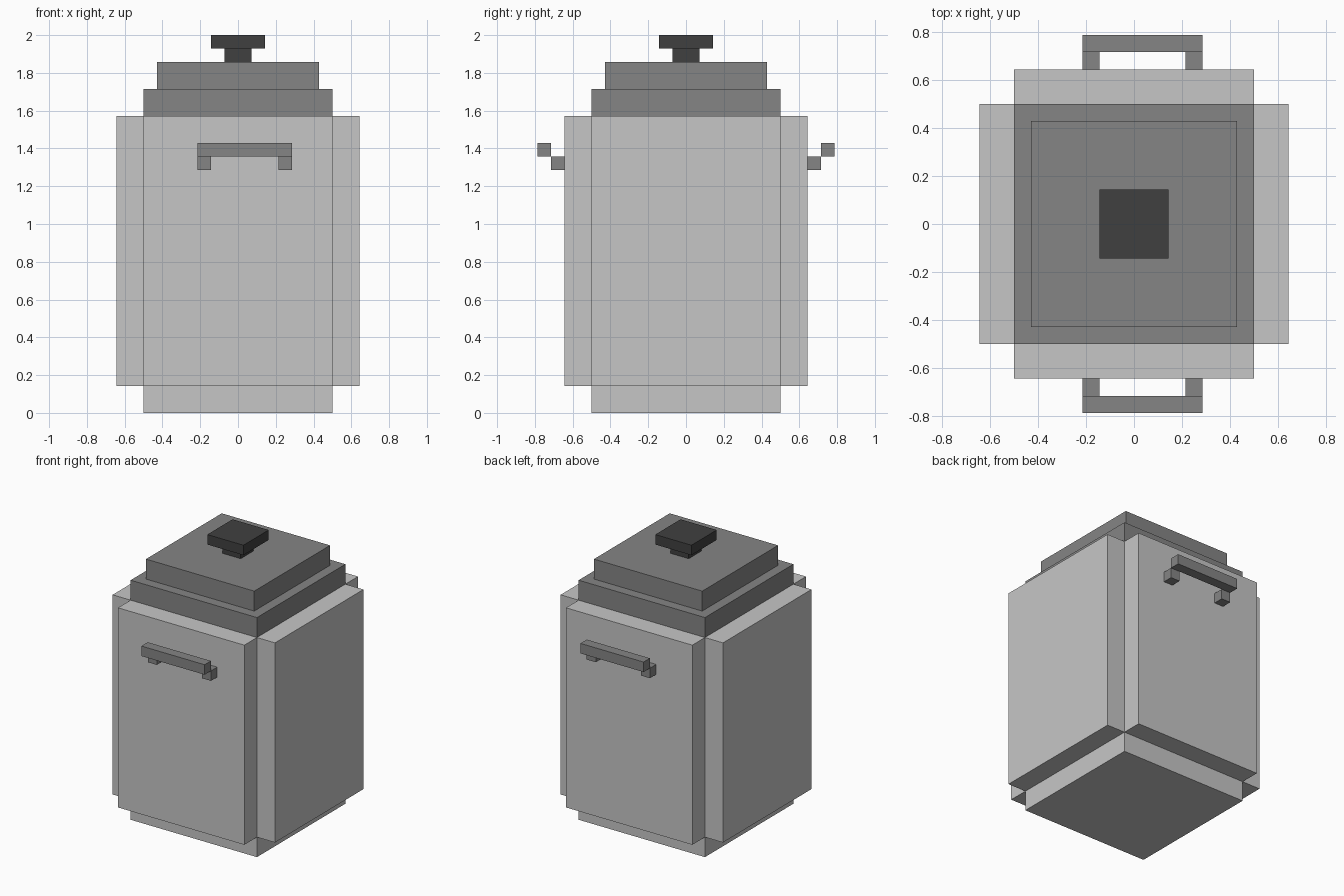
import bpy
import bmesh

if "Cube" in bpy.data.objects:
    bpy.data.objects.remove(bpy.data.objects["Cube"])

U = 1 / 14  # the model sits on a grid of 28 units over 2 units of height


def material(name, grey):
    m = bpy.data.materials.new(name)
    m.diffuse_color = (grey, grey, grey, 1)
    m.use_nodes = True
    m.node_tree.nodes["Principled BSDF"].inputs["Base Color"].default_value = m.diffuse_color
    return m


LIGHT = material("light_grey", 0.565)
MID = material("mid_grey", 0.235)
DARK = material("dark_grey", 0.051)


def add_object(name, bm, mat):
    bmesh.ops.recalc_face_normals(bm, faces=bm.faces)
    mesh = bpy.data.meshes.new(name)
    bm.to_mesh(mesh)
    bm.free()
    mesh.materials.append(mat)
    obj = bpy.data.objects.new(name, mesh)
    bpy.context.collection.objects.link(obj)
    return obj


def prism(name, outline, z0, z1, mat):
    """Extrude a flat outline (in grid units) from z0 to z1."""
    bm = bmesh.new()
    face = bm.faces.new([bm.verts.new((x * U, y * U, z0 * U)) for x, y in outline])
    top = bmesh.ops.extrude_face_region(bm, geom=[face])["geom"]
    verts = [v for v in top if isinstance(v, bmesh.types.BMVert)]
    bmesh.ops.translate(bm, verts=verts, vec=(0, 0, (z1 - z0) * U))
    return add_object(name, bm, mat)


def box(name, x0, x1, y0, y1, z0, z1, mat):
    return prism(name, [(x0, y0), (x1, y0), (x1, y1), (x0, y1)], z0, z1, mat)


def square(name, half, z0, z1, mat):
    return box(name, -half, half, -half, half, z0, z1, mat)


# Pot: square foot and a body with notched corners
square("base", 7, 0, 2, LIGHT)
corner = [(9, -7), (9, 7), (7, 7), (7, 9)]
half = corner + [(-x, y) for x, y in reversed(corner)]
body = [(7, -9)] + half + [(-7, -9), (-7, -7)] + [(7, -7)]
body = [(7, -9), (7, -7)] + half + [(-7, -7), (-7, -9)]
prism("body", body, 2, 22, LIGHT)

# Stepped lid
square("lid_lower", 7, 22, 24, MID)
square("lid_upper", 6, 24, 26, MID)

# Knob
square("knob_stem", 1, 26, 27, DARK)
square("knob_top", 2, 27, 28, DARK)

# Handles on front and back: a bar above two posts
for side, s in (("front", -1), ("back", 1)):
    post_y = sorted((9 * s, 10 * s))
    bar_y = sorted((10 * s, 11 * s))
    box(side + "_handle_bar", -3, 4, *bar_y, 19, 20, MID)
    box(side + "_handle_post_left", -3, -2, *post_y, 18, 19, MID)
    box(side + "_handle_post_right", 3, 4, *post_y, 18, 19, MID)
